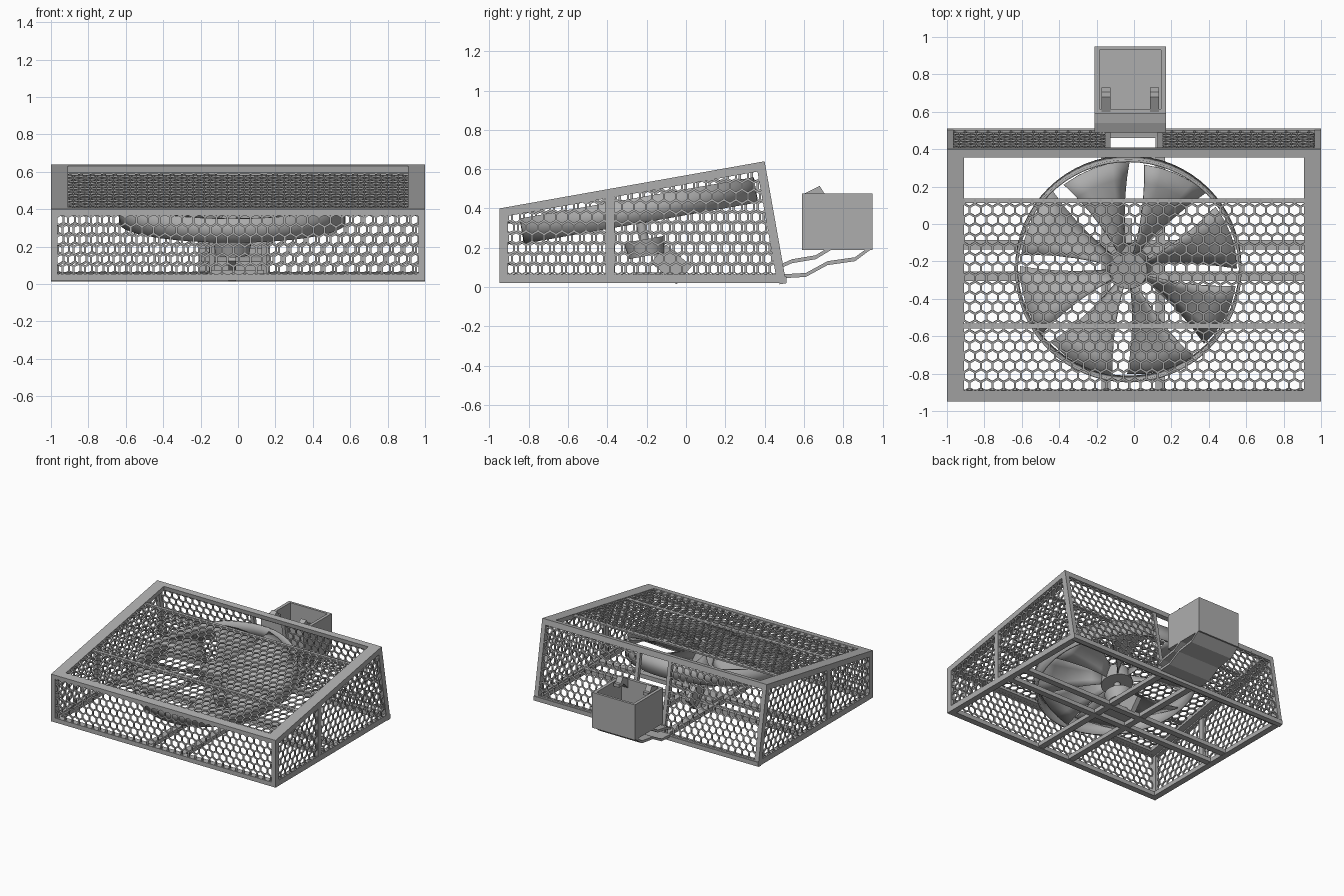
import bpy, bmesh, math
from mathutils import Vector, Matrix

if "Cube" in bpy.data.objects:
    bpy.data.objects.remove(bpy.data.objects["Cube"], do_unlink=True)

grey = bpy.data.materials.new("metal grey")
grey.use_nodes = True
grey.diffuse_color = (0.42, 0.42, 0.42, 1)
grey.node_tree.nodes["Principled BSDF"].inputs["Base Color"].default_value = grey.diffuse_color


def finish(name, bm, thick=0, offset=-1, smooth=False, matrix=None):
    me = bpy.data.meshes.new(name)
    bm.to_mesh(me)
    bm.free()
    me.materials.append(grey)
    ob = bpy.data.objects.new(name, me)
    bpy.context.collection.objects.link(ob)
    if matrix:
        ob.matrix_world = matrix
    if thick:
        mod = ob.modifiers.new("thickness", 'SOLIDIFY')
        mod.thickness, mod.offset = thick, offset
    if smooth:
        bpy.context.view_layer.objects.active = ob
        ob.select_set(True)
        bpy.ops.object.shade_smooth_by_angle(angle=math.radians(35))
        ob.select_set(False)
    return ob


def box(name, lo, hi):
    bm = bmesh.new()
    lo, hi = Vector(lo), Vector(hi)
    size = hi - lo
    bmesh.ops.create_cube(bm, size=1, matrix=Matrix.Translation((lo + hi) / 2) @ Matrix.Diagonal((*size, 1)))
    return finish(name, bm)


def bar(name, a, b, width, depth):
    """Rectangular bar from a to b."""
    a, b = Vector(a), Vector(b)
    d = b - a
    bm = bmesh.new()
    m = Matrix.Translation((a + b) / 2) @ d.to_track_quat('Z', 'X').to_matrix().to_4x4()
    bmesh.ops.create_cube(bm, size=1, matrix=m @ Matrix.Diagonal((width, depth, d.length, 1)))
    return finish(name, bm)


def cylinder(name, r1, r2, z0, z1, matrix, segs=32):
    bm = bmesh.new()
    bmesh.ops.create_cone(bm, cap_ends=True, segments=segs, radius1=r1, radius2=r2,
                          depth=z1 - z0, matrix=Matrix.Translation((0, 0, (z0 + z1) / 2)))
    return finish(name, bm, smooth=True, matrix=matrix)


def normal_of(poly):
    return (poly[1] - poly[0]).cross(poly[2] - poly[0]).normalized()


def inset(poly, widths):
    """Move each edge of a planar polygon inward by its own width."""
    n, out = normal_of(poly), []
    for i, p in enumerate(poly):
        d0 = (p - poly[i - 1]).normalized()
        d1 = (poly[(i + 1) % len(poly)] - p).normalized()
        n0, n1 = n.cross(d0), n.cross(d1)
        out.append(p + d0 * widths[i] / d0.dot(n1) + d1 * widths[i - 1] / d1.dot(n0))
    return out


def frame(name, poly, widths, depth=0.035):
    bm = bmesh.new()
    o = [bm.verts.new(p) for p in poly]
    i = [bm.verts.new(p) for p in inset(poly, widths)]
    for k in range(len(poly)):
        j = (k + 1) % len(poly)
        bm.faces.new((o[k], o[j], i[j], i[k]))
    finish(name, bm, depth)


def hex_panel(name, poly, pitch=0.061, open_ratio=0.82, sink=0.01):
    """Perforated sheet of hexagonal holes, trimmed to a polygon."""
    n = normal_of(poly)
    u = (poly[1] - poly[0]).normalized()
    v = n.cross(u)
    m = Matrix((u, v, n)).transposed().to_4x4()
    m.translation = poly[0] - n * sink
    flat = [Vector(((p - poly[0]).dot(u), (p - poly[0]).dot(v), 0)) for p in poly]
    x0, x1 = min(p.x for p in flat), max(p.x for p in flat)
    y1 = max(p.y for p in flat)
    R, step = pitch / math.sqrt(3), pitch * math.sqrt(3) / 2
    bm = bmesh.new()
    for row in range(int(y1 / step) + 2):
        for col in range(int((x1 - x0) / pitch) + 3):
            c = Vector((x0 + (col + 0.5 * (row % 2)) * pitch, (row + 0.5) * step, 0))
            rings = [[bm.verts.new(c + Vector((math.sin(k * math.pi / 3), math.cos(k * math.pi / 3), 0)) * r)
                      for k in range(6)] for r in (R, R * open_ratio)]
            for k in range(6):
                j = (k + 1) % 6
                bm.faces.new((rings[0][j], rings[0][k], rings[1][k], rings[1][j]))
    bmesh.ops.remove_doubles(bm, verts=bm.verts[:], dist=0.0005)
    for k, p in enumerate(flat):
        d = flat[(k + 1) % len(flat)] - p
        bmesh.ops.bisect_plane(bm, geom=bm.verts[:] + bm.edges[:] + bm.faces[:], plane_co=p,
                               plane_no=Vector((d.y, -d.x, 0)), clear_outer=True)
    bm.transform(m)
    finish(name, bm, 0.01, 0)


def prism(name, profile, x0, x1):
    """Closed side profile of (y, z) points extruded across x."""
    bm = bmesh.new()
    f = bm.faces.new([bm.verts.new((x0, y, z)) for y, z in profile])
    new = bmesh.ops.extrude_face_region(bm, geom=[f])["geom"]
    bmesh.ops.translate(bm, verts=[g for g in new if isinstance(g, bmesh.types.BMVert)], vec=(x1 - x0, 0, 0))
    bmesh.ops.recalc_face_normals(bm, faces=bm.faces[:])
    finish(name, bm)


# Housing outline seen from the side
A, B, C, D = (-0.95, 0.02), (0.51, 0.02), (0.40, 0.64), (-0.95, 0.40)


def P(x, yz):
    return Vector((x, *yz))


def slope(y):
    return (y, D[1] + (C[1] - D[1]) * (y - D[0]) / (C[0] - D[0]))


def lean(z):
    return (B[0] + (C[0] - B[0]) * (z - B[1]) / (C[1] - B[1]), z)


# Side and front walls
walls = {
    "right_side": [P(1, q) for q in (A, B, C, D)],
    "left_side": [P(-1, q) for q in (B, A, D, C)],
    "front": [P(-1, A), P(1, A), P(1, D), P(-1, D)],
}
for name, poly in walls.items():
    w = [0.03] * 4 if name == "front" else [0.045] * 4
    frame(name + "_frame", poly, w)
    hex_panel(name + "_mesh", inset(poly, w))
for s in (-1, 1):
    box("side_post", (s * 0.985 - 0.014, -0.41, 0.03), (s * 0.985 + 0.014, -0.365, 0.48))

# Sloping top with an open slot at the rear
frame("top_frame", [P(-1, D), P(1, D), P(1, C), P(-1, C)], [0.06, 0.09, 0.045, 0.09])
hex_panel("top_mesh", [P(-0.91, slope(-0.89)), P(0.91, slope(-0.89)), P(0.91, slope(0.13)), P(-0.91, slope(0.13))])
for y in (-0.545, 0.125):
    bar("top_strip", P(-0.91, slope(y)) - Vector((0, 0, 0.012)), P(0.91, slope(y)) - Vector((0, 0, 0.012)), 0.012, 0.025)

# Leaning back wall with a gap in the middle
frame("back_frame", [P(1, B), P(-1, B), P(-1, C), P(1, C)], [0.045, 0.035, 0.045, 0.035])
lo, hi = lean(0.06), lean(0.6)
for x0, x1 in ((0.965, 0.14), (-0.14, -0.965)):
    hex_panel("back_mesh", [P(x0, lo), P(x1, lo), P(x1, hi), P(x0, hi)])
for s in (-1, 1):
    bar("back_post", P(s * 0.14, lean(0.03)) - Vector((0, 0.02, 0)), P(s * 0.14, lean(0.62)) - Vector((0, 0.02, 0)), 0.03, 0.03)

# Open floor with crossing beams
frame("floor_frame", [P(-1, A), P(-1, B), P(1, B), P(1, A)], [0.05] * 4)
for y in (-0.28, -0.11):
    box("floor_cross_beam", (-0.97, y - 0.025, 0.022), (0.97, y + 0.025, 0.055))
for x in (-0.15, 0.14):
    box("floor_long_beam", (x - 0.025, -0.92, 0.024), (x + 0.025, 0.48, 0.057))

# Fan, tilted with the top
tilt = Matrix.Translation((-0.03, -0.24, 0.39)) @ Matrix.Rotation(math.radians(10), 4, 'X')
bm = bmesh.new()
bmesh.ops.create_cone(bm, cap_ends=False, segments=64, radius1=0.605, radius2=0.605, depth=0.13)
finish("fan_shroud", bm, 0.014, -1, True, tilt)
for k in range(8):
    bm = bmesh.new()
    mid = math.radians(108 + 45 * k)
    grid = []
    for i in range(6):
        r = 0.09 + 0.098 * i
        half = 0.15 + 0.3 * r
        grid.append([bm.verts.new((r * math.cos(mid + t * half), r * math.sin(mid + t * half),
                                   0.05 * t + 0.012 * (1 - t * t))) for t in (-1, -0.5, 0, 0.5, 1)])
    for a, b in zip(grid, grid[1:]):
        for j in range(4):
            bm.faces.new((a[j], b[j], b[j + 1], a[j + 1]))
    finish("fan_blade", bm, 0.008, 0, True, tilt)
cylinder("fan_hub", 0.12, 0.1, -0.06, 0.05, tilt)

# Motor under the fan with its bracket
cylinder("motor_shaft", 0.025, 0.025, -0.17, -0.05, tilt, 16)
cylinder("motor_body", 0.09, 0.105, -0.235, -0.15, tilt)
bar("motor_bracket", (-0.03, -0.14, 0.17), (-0.03, -0.01, 0.06), 0.12, 0.04)
box("motor_mount", (-0.15, -0.27, 0.055), (0.14, -0.12, 0.075))

# Open bin hung behind the housing
bx0, bx1 = -0.21, 0.17
box("bin_floor", (bx0, 0.59, 0.19), (bx1, 0.95, 0.215))
box("bin_floor_plate", (-0.10, 0.65, 0.215), (0.06, 0.91, 0.223))
box("bin_front_wall", (bx0, 0.59, 0.19), (bx1, 0.615, 0.475))
box("bin_back_wall", (bx0, 0.93, 0.19), (bx1, 0.95, 0.475))
for x in (bx0, bx1 - 0.025):
    box("bin_side_wall", (x, 0.59, 0.19), (x + 0.025, 0.95, 0.475))
for x in (-0.15, 0.11):
    prism("bin_hook", [(0.60, 0.475), (0.68, 0.515), (0.705, 0.475), (0.66, 0.45), (0.61, 0.40)], x - 0.024, x + 0.024)
    box("bin_hook_pad", (x - 0.024, 0.67, 0.45), (x + 0.024, 0.73, 0.475))

# Bent guide sheets leading into the bin
upper = [(0.49, 0.10), (0.54, 0.122), (0.66, 0.142), (0.74, 0.19)]
lower = [(0.49, 0.045), (0.61, 0.052), (0.72, 0.112), (0.86, 0.132), (0.945, 0.195)]
for name, path in (("upper_guide_sheet", upper), ("lower_guide_sheet", lower)):
    prism(name, path + [(y, z + 0.02) for y, z in reversed(path)], bx0, bx1)
